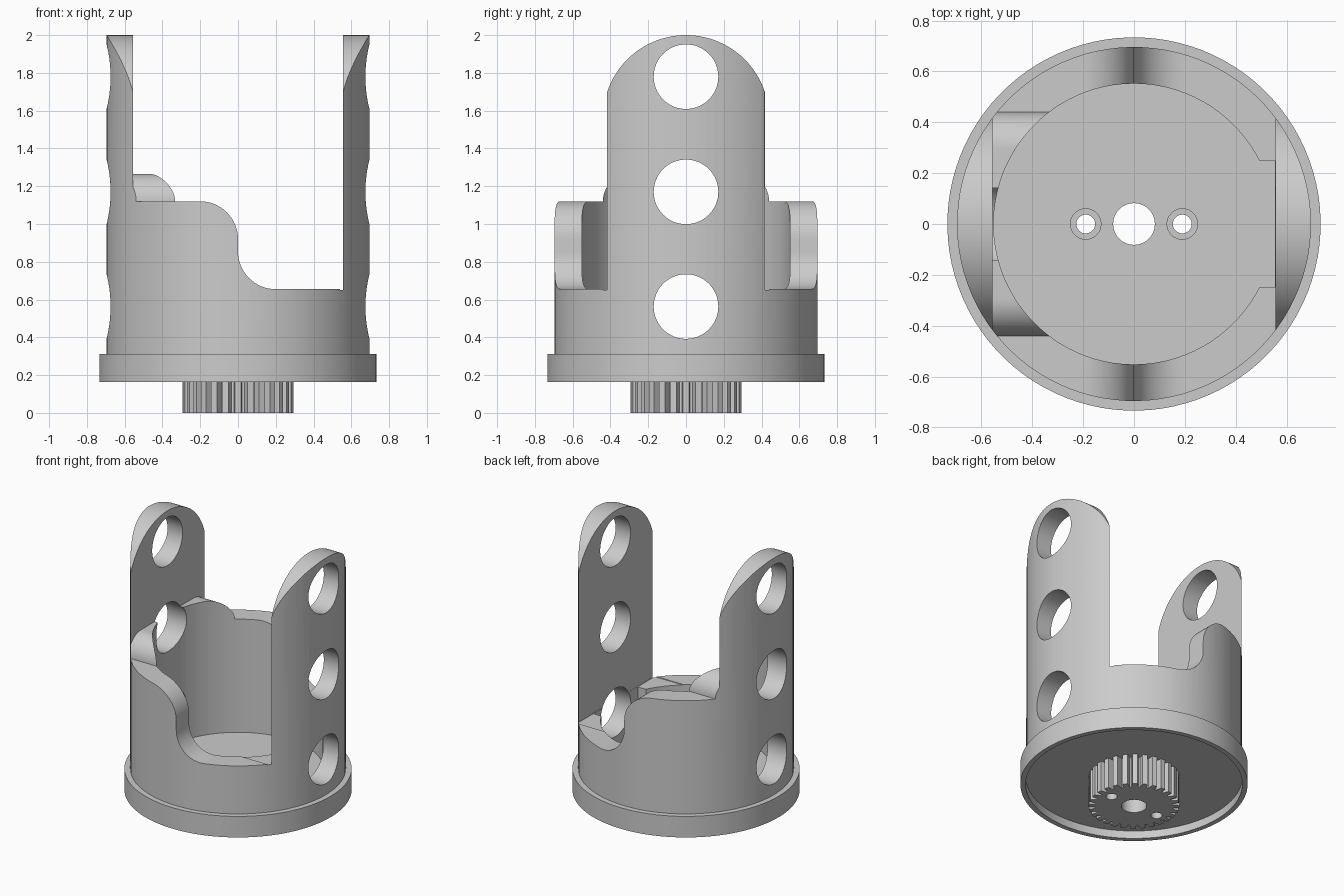
import bpy, bmesh, math
from mathutils import Vector

cube = bpy.data.objects.get("Cube")
if cube:
    bpy.data.objects.remove(cube, do_unlink=True)

grey = bpy.data.materials.new("plain grey")
grey.use_nodes = True
grey.diffuse_color = (0.6, 0.6, 0.6, 1)
grey.node_tree.nodes["Principled BSDF"].inputs["Base Color"].default_value = (0.6, 0.6, 0.6, 1)

OUTER, INNER, CHORD, SLOT, NOTCH = 0.696, 0.552, 0.557, 0.44, 0.25
FLOOR, LOW, HIGH = 0.313, 0.655, 1.12


def arc(cx, cy, r, start, end, n=16):
    """Points on an arc, angles in degrees."""
    angles = [math.radians(start + (end - start) * i / n) for i in range(n + 1)]
    return [(cx + r * math.cos(a), cy + r * math.sin(a)) for a in angles]


def prism(name, points, axis, lo, hi):
    """Extrude a 2D outline along an axis."""
    place = {"X": lambda a, b: (lo, a, b),
             "Y": lambda a, b: (a, lo, b),
             "Z": lambda a, b: (a, b, lo)}[axis]
    bm = bmesh.new()
    face = bm.faces.new([bm.verts.new(place(a, b)) for a, b in points])
    new = bmesh.ops.extrude_face_region(bm, geom=[face])["geom"]
    move = Vector([hi - lo if axis == k else 0 for k in "XYZ"])
    bmesh.ops.translate(bm, vec=move, verts=[v for v in new if isinstance(v, bmesh.types.BMVert)])
    bmesh.ops.recalc_face_normals(bm, faces=bm.faces)
    mesh = bpy.data.meshes.new(name)
    bm.to_mesh(mesh)
    bm.free()
    mesh.materials.append(grey)
    obj = bpy.data.objects.new(name, mesh)
    bpy.context.collection.objects.link(obj)
    return obj


def cylinder(name, r, lo, hi, axis="Z", a=0, b=0, n=96):
    # Turned slightly so no edge falls on a centre plane
    return prism(name, arc(a, b, r, 1.1, 361.1, n)[:-1], axis, lo, hi)


def bore():
    """Round bore with a square notch towards the left upright."""
    start = math.degrees(math.asin(NOTCH / INNER))
    end = CHORD - 0.002
    outline = arc(0, 0, INNER, start, 360 - start, 81) + [(end, -NOTCH), (end, NOTCH)]
    return prism("bore_cutter", outline, "Z", 0.1, 3)


def combine(obj, cutter, operation="DIFFERENCE"):
    """Apply a boolean and discard the cutter."""
    cutter.hide_render = True
    mod = obj.modifiers.new("cut", "BOOLEAN")
    mod.operation, mod.solver, mod.object = operation, "EXACT", cutter
    select(obj)
    bpy.ops.object.modifier_apply(modifier=mod.name)
    bpy.data.objects.remove(cutter, do_unlink=True)


def select(obj):
    bpy.ops.object.select_all(action="DESELECT")
    obj.select_set(True)
    bpy.context.view_layer.objects.active = obj


def side_holes(obj):
    for z in (0.563, 1.17, 1.78):
        combine(obj, cylinder("hole_cutter", 0.171, -1, 1, "X", 0, z, 64))


# Cup wall with two tall uprights
body = cylinder("cup_and_uprights", OUTER, 0.26, 2.1)
crown = [(-0.9, 0), (0.9, 0), (0.9, 1.56)] + arc(0, 1.56, SLOT, 0, 180, 49) + [(-0.9, 1.56)]
combine(body, prism("crown_cutter", crown, "X", -1, 1), "INTERSECT")
sweep = ([(-CHORD, HIGH)] + arc(-0.2, HIGH - 0.2, 0.2, 90, 0)
         + arc(0.2, LOW + 0.2, 0.2, 180, 270) + [(CHORD, LOW), (CHORD, 3), (-CHORD, 3)])
combine(body, prism("sweep_cutter", sweep, "Y", -1, 1))
combine(body, bore())
# Slightly lower shelf beside the left upright
end = CHORD - 0.001
shelf = [(0.25, -SLOT), (end, -SLOT), (end, SLOT), (0.25, SLOT)]
combine(body, prism("shelf_cutter", shelf, "Z", LOW - 0.005, 1))
side_holes(body)

# Raised shoulders beside the right upright
r = 0.145
hump = ([(-SLOT, HIGH - 0.01), (SLOT, HIGH - 0.01)] + arc(SLOT - r, HIGH, r, 0, 90)
        + arc(r - SLOT, HIGH, r, 90, 180))
shoulders = prism("raised_shoulders", hump, "X", -CHORD, -0.3)
combine(shoulders, cylinder("outer_cutter", OUTER, 0, 3), "INTERSECT")
combine(shoulders, bore())
side_holes(shoulders)

# Base flange, recessed underneath
base = cylinder("base_flange", 0.734, 0.163, FLOOR)
combine(base, cylinder("recess_cutter", 0.7, 0, 0.218))

# Drive gear
TEETH = 28
outline = []
for i in range(TEETH):
    for offset, radius in ((-0.4, 0.25), (-0.25, 0.293), (0.25, 0.293), (0.4, 0.25)):
        a = 2 * math.pi * (i + offset) / TEETH
        outline.append((radius * math.cos(a), radius * math.sin(a)))
gear = prism("drive_gear", outline, "Z", 0, 0.22)

# Shaft hole and countersunk screw holes
for part in (base, gear):
    combine(part, cylinder("shaft_cutter", 0.082, -1, 1, n=48))
    for x in (-0.19, 0.19):
        combine(part, cylinder("screw_cutter", 0.037, -1, 1, a=x, n=32))
        combine(part, cylinder("screw_head_cutter", 0.06, 0.15, 1, a=x, n=32))

for part in (body, shoulders, base, gear):
    select(part)
    bpy.ops.object.shade_smooth_by_angle(angle=math.radians(25))
